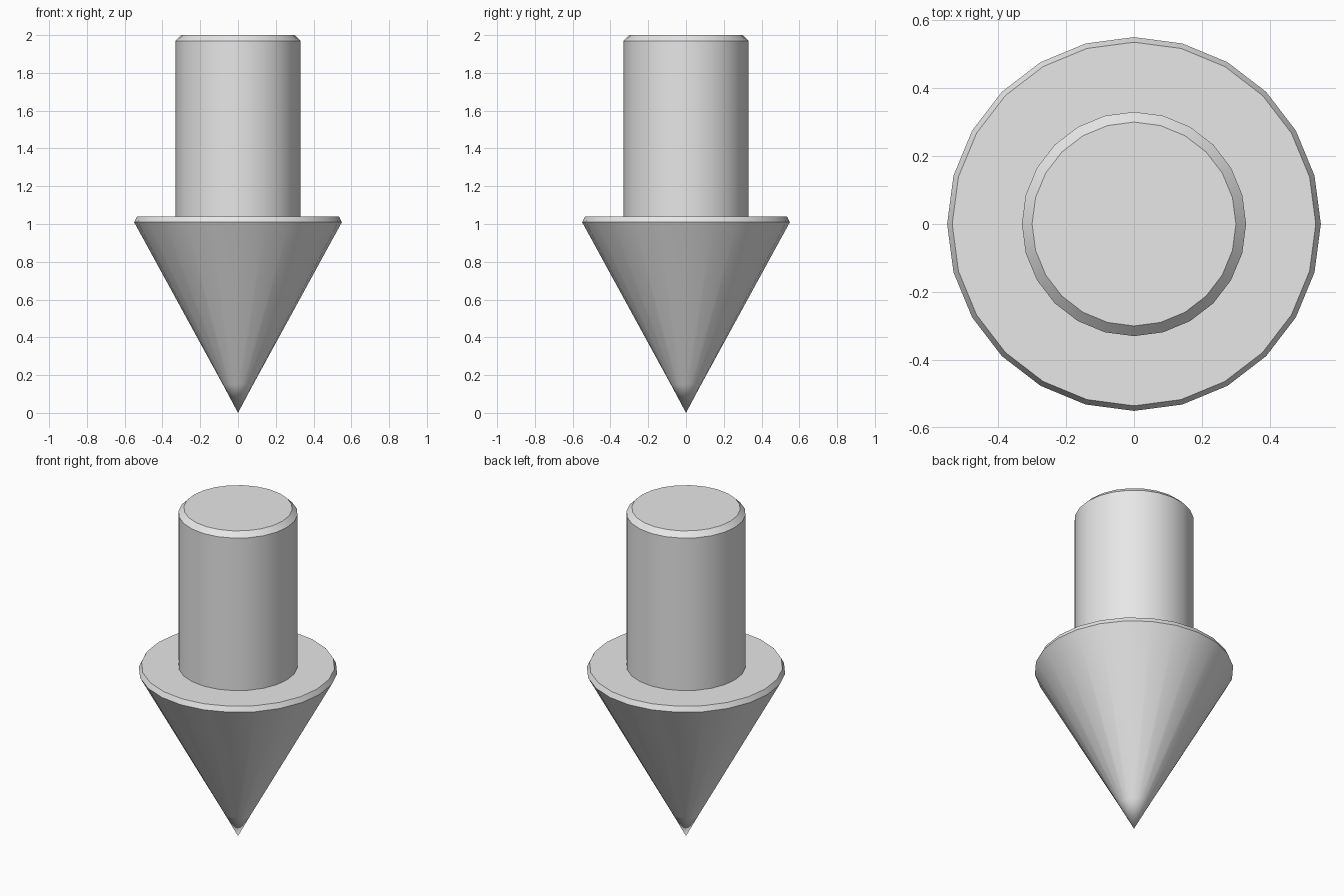
import bpy, bmesh, math

cube = bpy.data.objects.get("Cube")
if cube:
    bpy.data.objects.remove(cube, do_unlink=True)

SIDES = 24

grey = bpy.data.materials.new("light_grey")
grey.use_nodes = True
colour = (0.8, 0.8, 0.8, 1)
grey.diffuse_color = colour
grey.node_tree.nodes["Principled BSDF"].inputs["Base Color"].default_value = colour


def lathe(name, profile):
    """Spin a (radius, height) profile around z; end points on the axis close it."""
    bm = bmesh.new()
    verts = [bm.verts.new((r, 0, z)) for r, z in profile]
    edges = [bm.edges.new(pair) for pair in zip(verts, verts[1:])]
    bmesh.ops.spin(bm, geom=verts + edges, cent=(0, 0, 0), axis=(0, 0, 1),
                   angle=math.tau, steps=SIDES, use_merge=True)
    bmesh.ops.remove_doubles(bm, verts=bm.verts, dist=0.0005)
    bmesh.ops.recalc_face_normals(bm, faces=bm.faces)
    mesh = bpy.data.meshes.new(name)
    bm.to_mesh(mesh)
    bm.free()
    mesh.materials.append(grey)
    obj = bpy.data.objects.new(name, mesh)
    bpy.context.collection.objects.link(obj)
    bpy.ops.object.select_all(action="DESELECT")
    obj.select_set(True)
    bpy.context.view_layer.objects.active = obj
    bpy.ops.object.shade_smooth_by_angle(angle=math.radians(30))
    return obj


# Pointed head: tip, tip ring, widest rim, chamfer, flat top
lathe("cone_head", [(0, 0), (0.08, 0.15), (0.55, 1.01), (0.535, 1.04), (0, 1.04)])

# Round shaft with a chamfered top, seated slightly inside the head
lathe("shaft", [(0, 1.0), (0.33, 1.0), (0.33, 1.97), (0.30, 2.0), (0, 2.0)])
